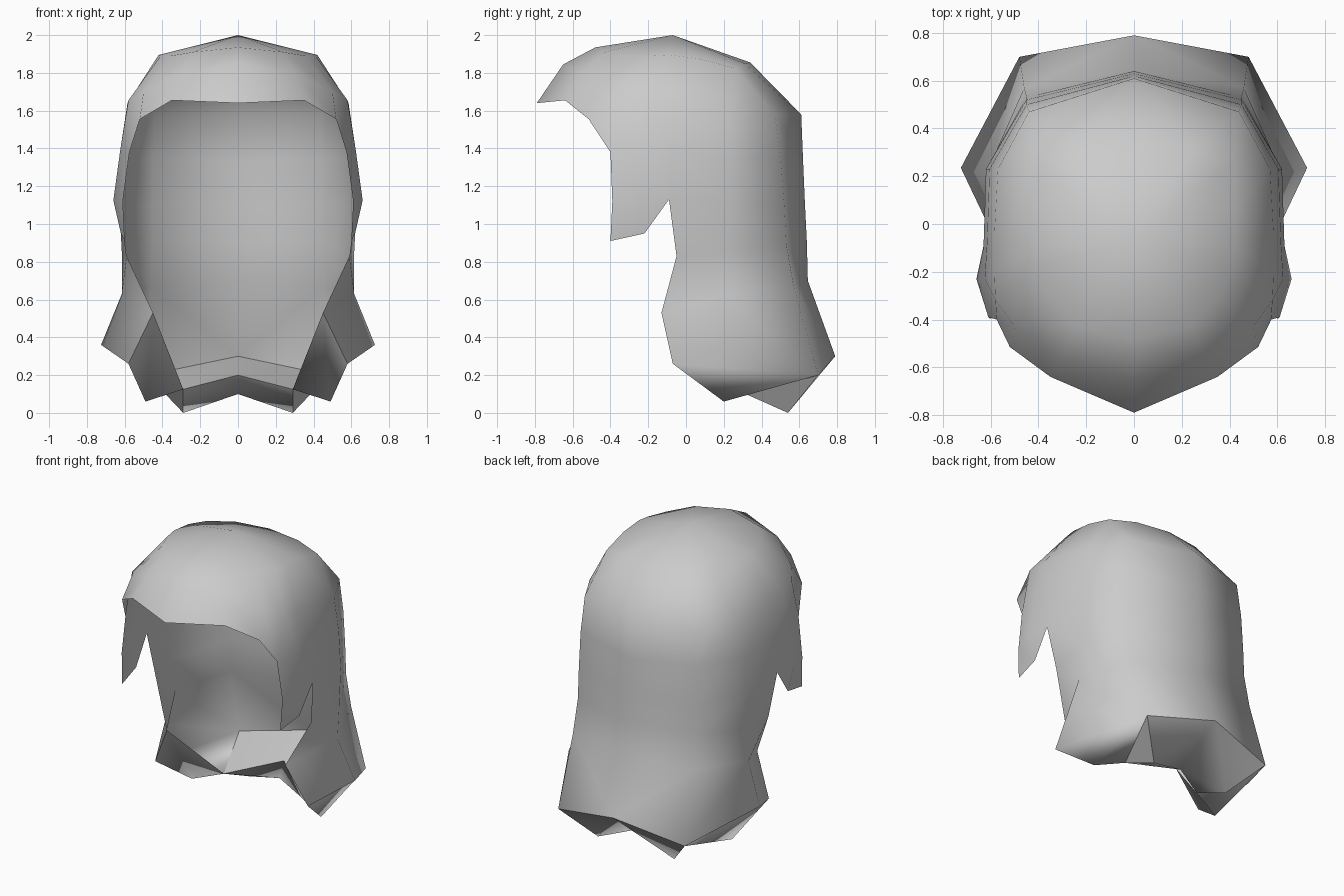
import bpy, bmesh, math

cube = bpy.data.objects.get("Cube")
if cube:
    bpy.data.objects.remove(cube, do_unlink=True)

# Single flat material
grey = bpy.data.materials.new("light_grey")
grey.use_nodes = True
grey.diffuse_color = (0.6, 0.6, 0.6, 1)
grey.node_tree.nodes["Principled BSDF"].inputs["Base Color"].default_value = (0.6, 0.6, 0.6, 1)

bm = bmesh.new()


def ring(points):
    return [bm.verts.new(p) for p in points]


def loft(upper, lower):
    """Bridge two rings of equal length, each running front to back."""
    for i in range(len(upper) - 1):
        bm.faces.new((upper[i], lower[i], lower[i + 1], upper[i + 1]))


# Left half of the cap: crown, brow and fringe rings, from front centre to back centre
crown = bm.verts.new((0, -.07, 2.0))
top = ring([(0, -.48, 1.935), (.24, -.43, 1.91), (.36, -.30, 1.89), (.41, -.18, 1.89), (.42, -.09, 1.895),
            (.425, .07, 1.875), (.42, .26, 1.825), (.24, .31, 1.85), (0, .34, 1.855)])
brow = ring([(0, -.65, 1.845), (.30, -.56, 1.80), (.50, -.43, 1.70), (.58, -.32, 1.655), (.585, -.2, 1.64),
             (.585, -.05, 1.62), (.57, .23, 1.57), (.44, .47, 1.58), (0, .61, 1.58)])
fringe = ring([(0, -.79, 1.64), (.35, -.64, 1.655), (.52, -.515, 1.555), (.575, -.40, 1.38), (.625, -.23, 1.38),
               (.615, -.07, 1.38), (.605, .23, 1.35), (.45, .50, 1.35), (0, .62, 1.33)])
for a, b in zip(top, top[1:]):
    bm.faces.new((crown, a, b))
loft(top, brow)
loft(brow, fringe)

# Side and back drape, from the temple to back centre
temple = ring([(.61, -.39, 1.12), (.66, -.23, 1.125), (.63, -.09, 1.13),
               (.62, .23, 1.10), (.45, .52, 1.10), (0, .63, 1.10)])
loft(fringe[3:], temple)
neck = ring([(.59, -.05, .83), (.615, .22, .85), (.45, .53, .90), (0, .64, .90)])
loft(temple[2:], neck)
shoulder = ring([(.45, -.13, .53), (.615, .20, .63), (.46, .57, .67), (0, .645, .70)])
loft(neck, shoulder)
hem = ring([(.58, -.07, .26), (.725, .235, .36), (.48, .70, .20), (0, .79, .30)])
loft(shoulder, hem)

# Pointed lock hanging in front of the ear
tip, tip_back = ring([(.60, -.40, .91), (.62, -.22, .95)])
bm.faces.new((temple[0], tip, tip_back, temple[1]))
bm.faces.new((temple[1], tip_back, temple[2]))

# Curled underside and the small hanging tuft at the nape
base, rim, rim_mid, tuft, tuft_mid = ring([(.49, .20, .06), (.29, .26, .125), (0, .50, .20),
                                           (.29, .54, 0), (0, .45, .10)])
front, side, corner, back = hem
for face in ((front, base, corner, side), (shoulder[0], rim, base, front), (base, rim, corner),
             (rim, rim_mid, back, corner), (rim, tuft, corner), (tuft, back, corner),
             (tuft, tuft_mid, back), (rim, rim_mid, tuft_mid, tuft)):
    bm.faces.new(face)

mesh = bpy.data.meshes.new("hair_shell")
bm.to_mesh(mesh)
bm.free()
mesh.materials.append(grey)
hair = bpy.data.objects.new("hair_shell", mesh)
bpy.context.collection.objects.link(hair)

# Mirror to the right half, then smooth all but the tight hem folds
mirror = hair.modifiers.new("Mirror", 'MIRROR')
mirror.use_clip = True
mirror.merge_threshold = 0.001
for obj in bpy.context.selected_objects:
    obj.select_set(False)
bpy.context.view_layer.objects.active = hair
hair.select_set(True)
bpy.ops.object.modifier_apply(modifier=mirror.name)
bpy.ops.object.shade_smooth_by_angle(angle=math.radians(75))
